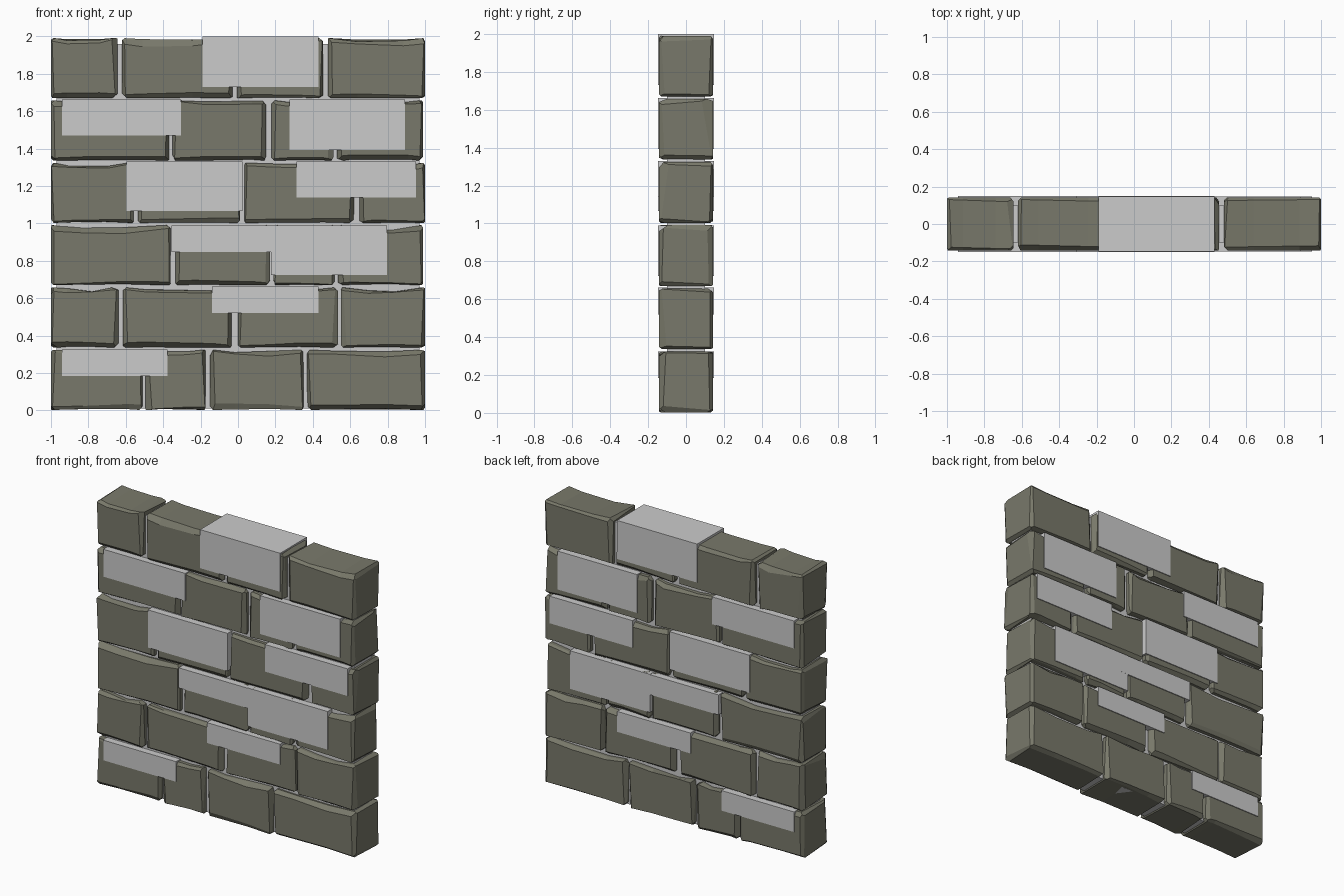
import bpy, bmesh, random
from mathutils import Vector

if "Cube" in bpy.data.objects:
    bpy.data.objects.remove(bpy.data.objects["Cube"])

random.seed(11)

stone_mat = bpy.data.materials.new("dark_stone")
stone_mat.diffuse_color = (0.19, 0.19, 0.145, 1)
stone_mat.use_nodes = True
stone_mat.node_tree.nodes["Principled BSDF"].inputs["Base Color"].default_value = stone_mat.diffuse_color


def make_object(name, bm, mat=None):
    bmesh.ops.recalc_face_normals(bm, faces=bm.faces)
    me = bpy.data.meshes.new(name)
    bm.to_mesh(me)
    bm.free()
    ob = bpy.data.objects.new(name, me)
    bpy.context.collection.objects.link(ob)
    if mat:
        me.materials.append(mat)
    return ob


def box_mesh(x0, x1, y0, y1, z0, z1):
    bm = bmesh.new()
    bmesh.ops.create_cube(bm, size=1)
    for v in bm.verts:
        v.co = Vector(((x0 + x1) / 2 + v.co.x * (x1 - x0),
                       (y0 + y1) / 2 + v.co.y * (y1 - y0),
                       (z0 + z1) / 2 + v.co.z * (z1 - z0)))
    return bm


def slice_mesh(bm, point, normal, cut_off):
    geom = bm.verts[:] + bm.edges[:] + bm.faces[:]
    res = bmesh.ops.bisect_plane(bm, geom=geom, plane_co=point, plane_no=normal,
                                 clear_outer=cut_off)
    if cut_off:
        edges = [e for e in bm.edges if e.is_boundary]
        if edges:
            bmesh.ops.holes_fill(bm, edges=edges, sides=0)
    return [g for g in res["geom_cut"] if isinstance(g, bmesh.types.BMVert)]


def stone(name, x0, x1, z0, z1):
    half = Vector(((x1 - x0) / 2, 0.142, (z1 - z0) / 2))
    bm = box_mesh(-half.x, half.x, -half.y, half.y, -half.z, half.z)
    # hewn, slightly tilted chamfers on all twelve edges
    depth = ((0.008, 0.025), (0.012, 0.035), (0.008, 0.026))
    for a, b in ((0, 1), (1, 2), (0, 2)):
        c = 3 - a - b
        for sa in (-1, 1):
            for sb in (-1, 1):
                ca, cb = random.uniform(*depth[a]), random.uniform(*depth[b])
                n, p = Vector(), Vector()
                n[a], n[b] = sa * cb, sb * ca
                n.normalize()
                n[c] = random.uniform(-0.008, 0.008) / half[c]
                p[a], p[b] = sa * (half[a] - ca), sb * half[b]
                slice_mesh(bm, p, n, True)
    # chips along the long edges
    for t in (random.uniform(-0.7, -0.3), random.uniform(0.2, 0.7)):
        verts = slice_mesh(bm, Vector((t * half.x, 0, 0)), Vector((1, 0, 0)), False)
        for v in verts:
            s = 1 if v.co.z > 0 else -1
            v.co.z -= s * random.uniform(0, 0.02 if s > 0 else 0.006)
    bmesh.ops.translate(bm, verts=bm.verts, vec=((x0 + x1) / 2, 0, (z0 + z1) / 2))
    return make_object(name, bm, stone_mat)


# stone courses, bottom to top: x ranges
courses = [
    [(-1, -.51), (-.495, -.175), (-.15, .35), (.37, 1)],
    [(-1, -.64), (-.615, -.035), (0, .535), (.55, 1)],
    [(-1, -.36), (-.335, .17), (.19, .515), (.535, .99)],
    [(-1, -.56), (-.535, .01), (.035, .62), (.65, 1)],
    [(-1, -.37), (-.35, .15), (.18, .51), (.53, .99)],
    [(-1, -.645), (-.62, -.03), (-.005, .455), (.48, 1)],
]
for r, row in enumerate(courses):
    z = r * 0.3333
    for i, (x0, x1) in enumerate(row):
        stone(f"stone_{r + 1}_{i + 1}", x0, x1, z + 0.003, z + 0.324)

# mortar core filling the joints
make_object("mortar_core", box_mesh(-.97, .97, -.1, .1, .01, 1.96))

# plain plaster blocks running through the wall: x0, x1, z0, z1
blocks = [
    (-.19, .43, 1.73, 2.0), (-.94, -.305, 1.47, 1.662), (.275, .893, 1.393, 1.662),
    (-.595, .023, 1.066, 1.33), (.312, .953, 1.14, 1.33), (-.356, .27, .848, .988),
    (.176, .797, .723, .99), (-.138, .43, .52, .663), (-.94, -.377, .184, .325),
]
for i, (x0, x1, z0, z1) in enumerate(blocks):
    y = 0.148 + 0.0004 * (i % 2)
    make_object(f"plaster_block_{i + 1}", box_mesh(x0, x1, -y, y, z0, z1))
